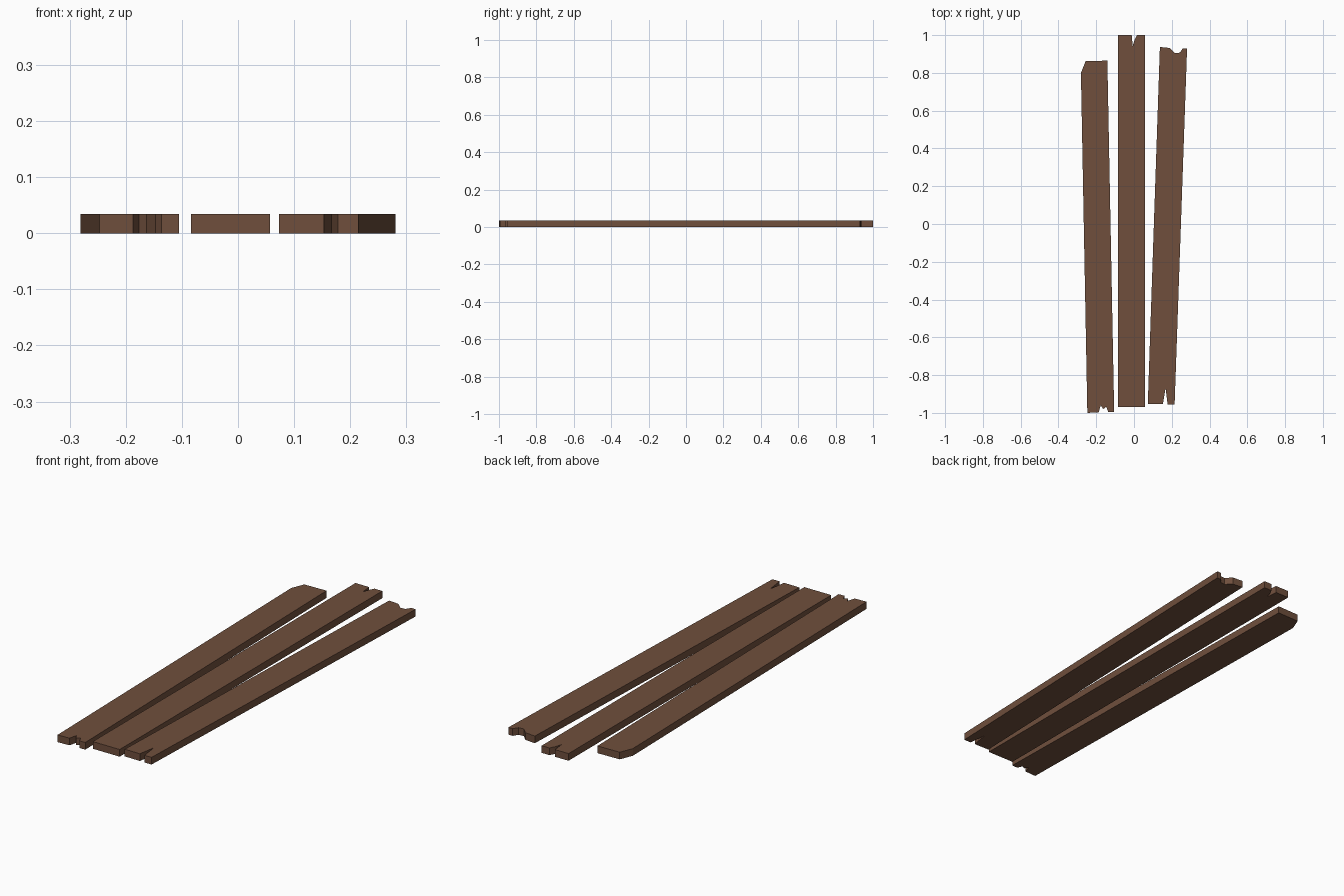
import bpy, bmesh

if "Cube" in bpy.data.objects:
    bpy.data.objects.remove(bpy.data.objects["Cube"])

THICKNESS = 0.034

wood = bpy.data.materials.new("brown_wood")
wood.diffuse_color = (0.16, 0.078, 0.046, 1)
wood.use_nodes = True
wood.node_tree.nodes["Principled BSDF"].inputs["Base Color"].default_value = wood.diffuse_color


def plank(name, outline):
    """Extrude a counter-clockwise top-view outline into a flat board."""
    bm = bmesh.new()
    face = bm.faces.new([bm.verts.new((x, y, 0)) for x, y in outline])
    res = bmesh.ops.extrude_face_region(bm, geom=[face], use_keep_orig=True)
    top = [v for v in res["geom"] if isinstance(v, bmesh.types.BMVert)]
    bmesh.ops.translate(bm, verts=top, vec=(0, 0, THICKNESS))
    bmesh.ops.recalc_face_normals(bm, faces=bm.faces)
    mesh = bpy.data.meshes.new(name)
    bm.to_mesh(mesh)
    bm.free()
    mesh.materials.append(wood)
    obj = bpy.data.objects.new(name, mesh)
    bpy.context.collection.objects.link(obj)
    return obj


# Left board: splintered front end, chipped back corner
plank("left_plank", [
    (-0.247, -1.0), (-0.187, -0.997), (-0.176, -0.96), (-0.163, -0.98),
    (-0.147, -0.968), (-0.136, -0.995), (-0.105, -0.994),
    (-0.141, 0.865), (-0.256, 0.862), (-0.281, 0.80)])

# Middle board: split in the back end
plank("middle_plank", [
    (-0.084, -0.968), (0.057, -0.968), (0.057, 1.0),
    (0.016, 1.0), (0.003, 0.975), (-0.007, 0.942), (-0.012, 1.0), (-0.084, 1.0)])

# Right board: deep crack at the front, worn back end
plank("right_plank", [
    (0.073, -0.953), (0.153, -0.954), (0.167, -0.868), (0.178, -0.955),
    (0.215, -0.955), (0.281, 0.93), (0.258, 0.93), (0.243, 0.907),
    (0.217, 0.905), (0.190, 0.932), (0.137, 0.937)])
